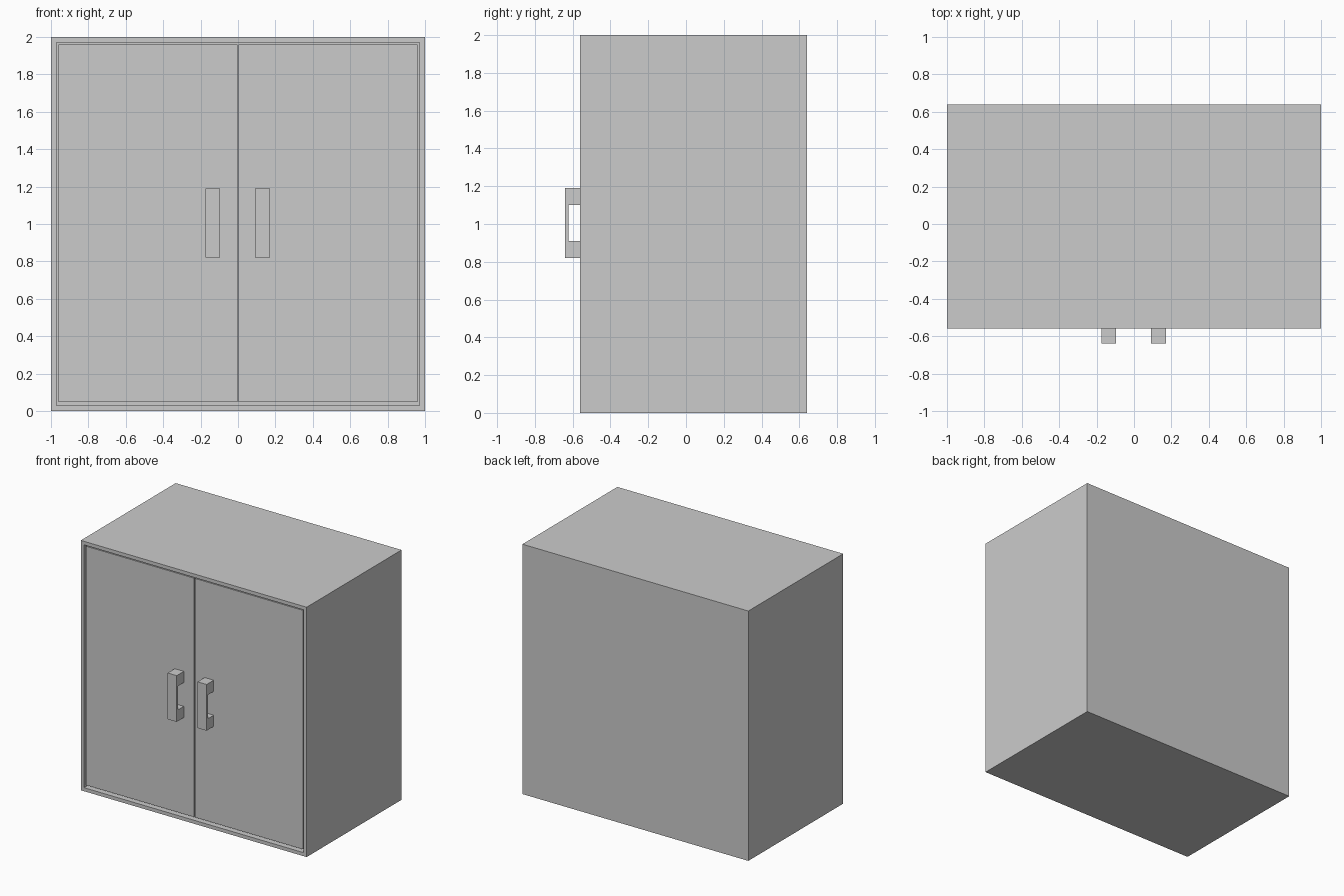
import bpy, bmesh
from mathutils import Vector

if "Cube" in bpy.data.objects:
    bpy.data.objects.remove(bpy.data.objects["Cube"])

FRONT, BACK = -0.56, 0.64
WALL = 0.04


def finish(name, bm):
    bmesh.ops.recalc_face_normals(bm, faces=bm.faces)
    mesh = bpy.data.meshes.new(name)
    bm.to_mesh(mesh)
    bm.free()
    obj = bpy.data.objects.new(name, mesh)
    bpy.context.collection.objects.link(obj)
    return obj


def box_bmesh(lo, hi):
    bm = bmesh.new()
    bmesh.ops.create_cube(bm, size=1)
    lo, hi = Vector(lo), Vector(hi)
    for v in bm.verts:
        v.co = (lo + hi) / 2 + v.co * (hi - lo)
    return bm


# Hollow carcass: inset the front face and push it in to the back wall
bm = box_bmesh((-1, FRONT, 0), (1, BACK, 2))
bm.normal_update()
front = min(bm.faces, key=lambda f: f.calc_center_median().y)
bmesh.ops.inset_region(bm, faces=[front], thickness=WALL)
ext = bmesh.ops.extrude_discrete_faces(bm, faces=[front])
depth = BACK - FRONT - WALL
bmesh.ops.translate(bm, verts=ext["faces"][0].verts, vec=(0, depth, 0))
finish("carcass", bm)


# C-shaped pull handle: side profile (y, z) extruded along x
def handle(name, x0, x1):
    profile = [(-0.55, 0.82), (-0.64, 0.82), (-0.64, 1.19), (-0.55, 1.19),
               (-0.55, 1.10), (-0.622, 1.10), (-0.622, 0.91), (-0.55, 0.91)]
    bm = bmesh.new()
    face = bm.faces.new([bm.verts.new((x0, y, z)) for y, z in profile])
    ext = bmesh.ops.extrude_face_region(bm, geom=[face])
    verts = [g for g in ext["geom"] if isinstance(g, bmesh.types.BMVert)]
    bmesh.ops.translate(bm, verts=verts, vec=(x1 - x0, 0, 0))
    finish(name, bm)


# Slightly recessed inset doors with narrow gaps at the middle and bottom
for side, x0, x1 in (("left", -0.96, -0.004), ("right", 0.004, 0.96)):
    finish(side + "_door", box_bmesh((x0, FRONT + 0.01, 0.048), (x1, FRONT + 0.05, 1.96)))

handle("left_handle", -0.175, -0.095)
handle("right_handle", 0.09, 0.17)
